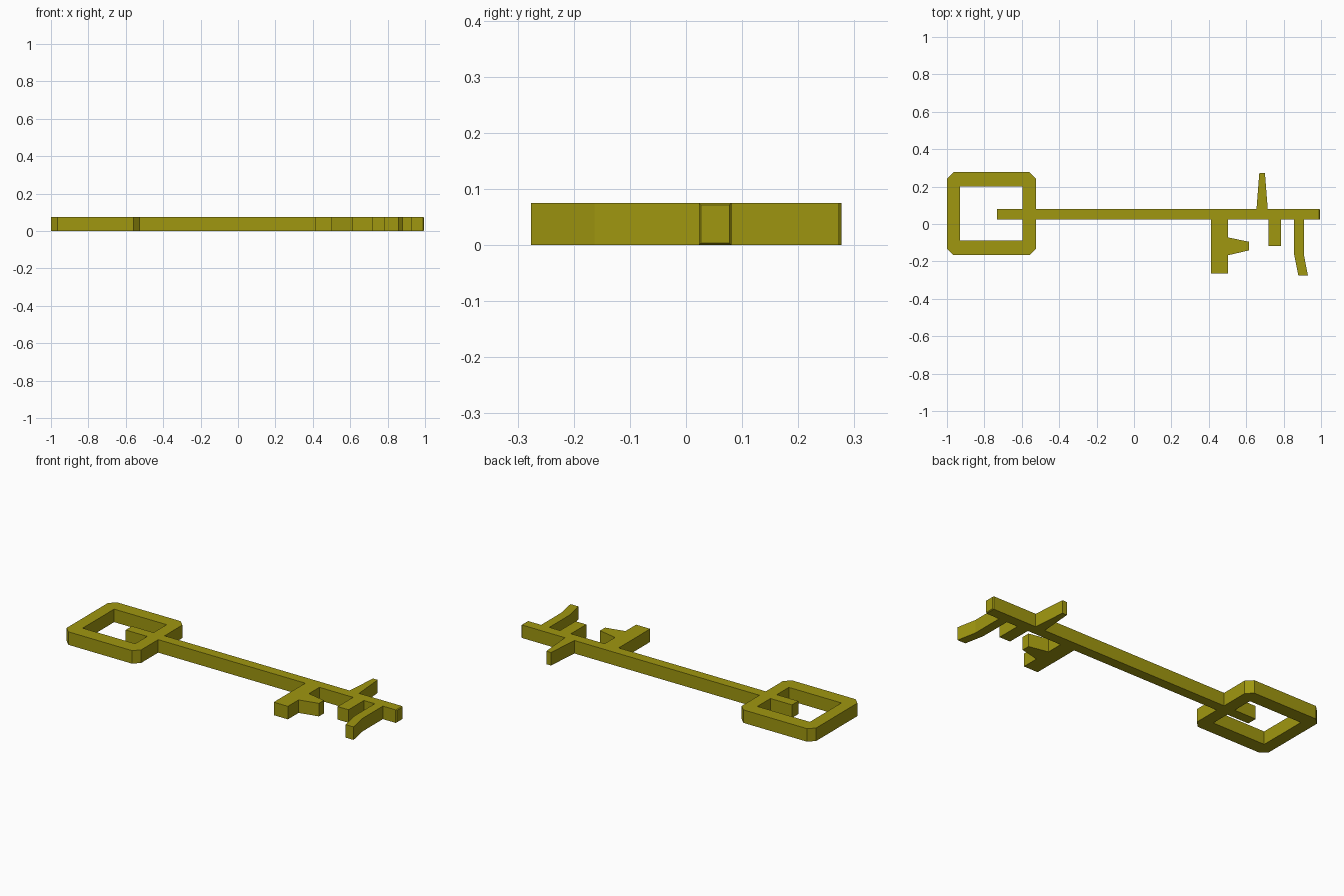
import bpy, bmesh

if "Cube" in bpy.data.objects:
    bpy.data.objects.remove(bpy.data.objects["Cube"])

THICK = 0.075
S0, S1 = 0.023, 0.081          # lower and upper edge of the shaft

# Bow (handle ring) outer edge with clipped corners, counter-clockwise
bow = [(-0.525, S1), (-0.525, 0.243), (-0.56, 0.277), (-0.965, 0.277), (-1, 0.243),
       (-1, -0.133), (-0.965, -0.167), (-0.56, -0.167), (-0.525, -0.133), (-0.525, S0)]

# Teeth below the shaft, left to right
forked_tooth = [(0.413, S0), (0.413, -0.264), (0.503, -0.264), (0.503, -0.167),
                (0.615, -0.141), (0.615, -0.095), (0.503, -0.072), (0.503, S0)]
short_tooth = [(0.718, S0), (0.718, -0.117), (0.787, -0.117), (0.787, S0)]
bent_tooth = [(0.856, S0), (0.856, -0.163), (0.879, -0.276), (0.93, -0.276),
              (0.908, -0.163), (0.908, S0)]

# Shaft tip and the spike above the shaft
tip = [(0.99, S0), (0.99, S1)]
spike = [(0.715, S1), (0.70, 0.273), (0.67, 0.273), (0.655, S1)]

# Hole in the bow, with the shaft stub reaching into it
hole = [(-0.93, -0.087), (-0.595, -0.087), (-0.595, S0), (-0.733, S0),
        (-0.733, S1), (-0.595, S1), (-0.595, 0.2), (-0.93, 0.2)]


def add_loop(bm, points):
    verts = [bm.verts.new((x, y, 0)) for x, y in points]
    return [bm.edges.new((a, b)) for a, b in zip(verts, verts[1:] + verts[:1])]


# Fill the flat outline and give it thickness
bm = bmesh.new()
edges = add_loop(bm, bow + forked_tooth + short_tooth + bent_tooth + tip + spike)
edges += add_loop(bm, hole)
bmesh.ops.triangle_fill(bm, edges=edges, use_beauty=True)
top = bmesh.ops.extrude_face_region(bm, geom=bm.faces[:])["geom"]
bmesh.ops.translate(bm, verts=[v for v in top if isinstance(v, bmesh.types.BMVert)],
                    vec=(0, 0, THICK))
bmesh.ops.recalc_face_normals(bm, faces=bm.faces[:])

# Small bevelled end on the shaft tip
end = max(bm.faces, key=lambda f: f.calc_center_median().x)
bmesh.ops.inset_region(bm, faces=[end], thickness=0.005, depth=0.005)

mesh = bpy.data.meshes.new("key")
bm.to_mesh(mesh)
bm.free()
key = bpy.data.objects.new("key", mesh)
bpy.context.collection.objects.link(key)

brass = bpy.data.materials.new("brass")
brass.diffuse_color = (0.35, 0.31, 0.005, 1)
brass.use_nodes = True
brass.node_tree.nodes["Principled BSDF"].inputs["Base Color"].default_value = brass.diffuse_color
mesh.materials.append(brass)
